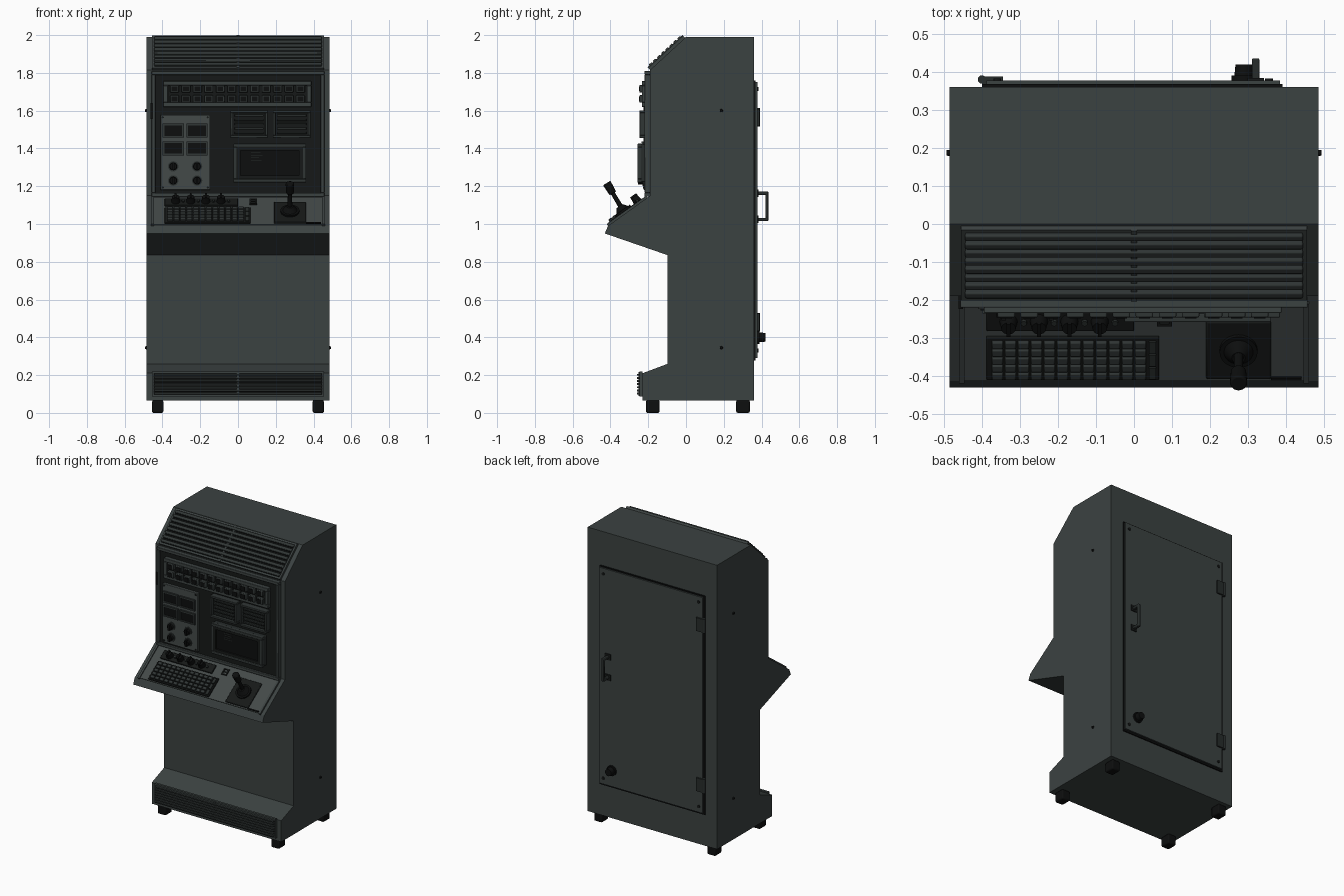
import bpy, bmesh, math
from mathutils import Vector, Matrix


def mat(name, r, g, b):
    m = bpy.data.materials.new(name)
    m.diffuse_color = (r, g, b, 1)
    return m


CAB = mat("cabinet grey green", 0.044, 0.054, 0.053)
PALE = mat("pale panel grey", 0.056, 0.067, 0.065)
TRIM = mat("trim grey", 0.030, 0.037, 0.036)
KEY = mat("key grey", 0.020, 0.025, 0.024)
DARK = mat("dark plate", 0.008, 0.0095, 0.009)
BLACK = mat("black", 0.004, 0.0045, 0.0045)


def frame(origin, u, v):
    # local axes: u across, v up the surface, w outward
    u, v = Vector(u).normalized(), Vector(v).normalized()
    m = Matrix((u, v, u.cross(v))).transposed().to_4x4()
    return Matrix.Translation(origin) @ m


WORLD = Matrix.Identity(4)
PANEL = frame((0, -0.19, 0), (1, 0, 0), (0, 0, 1))
DESK = frame((0, -0.413, 0.99), (1, 0, 0), (0, 0.223, 0.16))
HOOD = frame((0, -0.19, 1.815), (1, 0, 0), (0, 0.19, 0.175))
BASE = frame((0, -0.23, 0), (1, 0, 0), (0, 0, 1))
BACK = frame((0, 0.36, 0), (-1, 0, 0), (0, 0, 1))


def finish(name, bm, m, bevel=0):
    bmesh.ops.recalc_face_normals(bm, faces=bm.faces)
    me = bpy.data.meshes.new(name)
    bm.to_mesh(me)
    bm.free()
    me.materials.append(m)
    ob = bpy.data.objects.new(name, me)
    bpy.context.collection.objects.link(ob)
    if bevel:
        b = ob.modifiers.new("bevel", 'BEVEL')
        b.width, b.segments = bevel, 2
    return ob


def part(name, m, fr, boxes=(), rods=(), bevel=0, seg=16):
    # boxes: u0,u1,v0,v1,w0,w1   rods: start, end, radius, end radius
    bm = bmesh.new()
    for a, b, c, d, e, f in boxes:
        t = Matrix.Translation(((a + b) / 2, (c + d) / 2, (e + f) / 2))
        s = Matrix.Diagonal((b - a, d - c, f - e, 1))
        bmesh.ops.create_cube(bm, size=1, matrix=fr @ t @ s)
    for p, q, r0, r1 in rods:
        p, q = Vector(p), Vector(q)
        rot = (q - p).to_track_quat('Z', 'Y').to_matrix().to_4x4()
        bmesh.ops.create_cone(bm, cap_ends=True, segments=seg, radius1=r0, radius2=r1,
                              depth=(q - p).length, matrix=fr @ Matrix.Translation((p + q) / 2) @ rot)
    return finish(name, bm, m, bevel)


def ring(a, b, c, d, t, w0, w1):
    # four bars around a rectangle
    return [(a, b, c, c + t, w0, w1), (a, b, d - t, d, w0, w1),
            (a, a + t, c + t, d - t, w0, w1), (b - t, b, c + t, d - t, w0, w1)]


def disc(u, v, r, w0, w1, r1=None):
    return ((u, v, w0), (u, v, w1), r, r if r1 is None else r1)


# cabinet body from side profile
profile = [(-0.23, 0.066), (0.36, 0.066), (0.36, 1.99), (0, 1.99), (-0.19, 1.815), (-0.19, 1.15),
           (-0.413, 0.99), (-0.43, 0.95), (-0.097, 0.835), (-0.097, 0.26), (-0.23, 0.21)]
bm = bmesh.new()
f = bm.faces.new([bm.verts.new((-0.485, y, z)) for y, z in profile])
g = bmesh.ops.extrude_face_region(bm, geom=[f])
bmesh.ops.translate(bm, vec=(0.97, 0, 0), verts=[v for v in g["geom"] if isinstance(v, bmesh.types.BMVert)])
finish("cabinet", bm, CAB)

# feet
part("feet", BLACK, WORLD, [(x - 0.03, x + 0.03, y - 0.036, y + 0.036, 0, 0.067)
                            for x in (-0.425, 0.425) for y in (-0.176, 0.302)], bevel=0.008)

# side screws
part("side_screws", BLACK, WORLD, rods=[((s * 0.48, 0.187, z), (s * 0.493, 0.187, z), 0.009, 0.007)
                                        for s in (-1, 1) for z in (0.345, 1.6)])

# hood vent
part("hood_vent_back", DARK, HOOD, [(-0.445, 0.445, 0.01, 0.25, 0, 0.006)])
part("hood_vent_frame", CAB, HOOD, ring(-0.455, 0.455, 0.0, 0.252, 0.012, 0, 0.016)
     + [(-0.008, 0.008, 0, 0.252, 0, 0.02)])
part("hood_vent_slats", TRIM, HOOD, [(-0.444, 0.444, 0.014 + i * 0.0292, 0.034 + i * 0.0292, 0.005, 0.026)
                                     for i in range(8)], bevel=0.004)

# base vent
part("base_vent_back", DARK, BASE, [(-0.445, 0.445, 0.095, 0.21, 0, 0.006)])
part("base_vent_frame", CAB, BASE, ring(-0.455, 0.455, 0.088, 0.218, 0.01, 0, 0.016)
     + [(-0.007, 0.007, 0.09, 0.216, 0, 0.022)])
part("base_vent_slats", TRIM, BASE, [(-0.444, 0.444, 0.098 + i * 0.0165, 0.108 + i * 0.0165, 0.004, 0.03)
                                     for i in range(7)], bevel=0.002)

# instrument panel
part("panel_plate", DARK, PANEL, [(-0.445, 0.445, 1.16, 1.80, 0, 0.016)])
part("panel_frame", CAB, PANEL, ring(-0.457, 0.457, 1.145, 1.81, 0.02, 0, 0.03), bevel=0.003)

# button strip
part("button_strip", CAB, PANEL, ring(-0.395, 0.388, 1.62, 1.757, 0.024, 0.01, 0.044), bevel=0.003)
part("button_strip_bed", DARK, PANEL, [(-0.375, 0.365, 1.64, 1.74, 0.01, 0.034)])
bx = [(-0.336 + i * 0.0606, z) for i in range(12) for z in (1.662, 1.716)]
part("buttons", TRIM, PANEL, [(x - 0.023, x + 0.023, z - 0.02, z + 0.02, 0.03, 0.056) for x, z in bx], bevel=0.004)
part("button_caps", BLACK, PANEL, [(x - 0.015, x + 0.015, z - 0.013, z + 0.013, 0.05, 0.059) for x, z in bx])

# gauge and dial panel
part("dial_panel", PALE, PANEL, [(-0.41, -0.147, 1.18, 1.578, 0.01, 0.034)], bevel=0.003)
gx = [(x, z) for x in (-0.343, -0.217) for z in (1.494, 1.4)]
part("gauge_bezels", TRIM, PANEL, [r for x, z in gx
                                   for r in ring(x - 0.056, x + 0.056, z - 0.037, z + 0.037, 0.009, 0.03, 0.046)])
part("gauge_faces", BLACK, PANEL, [(x - 0.049, x + 0.049, z - 0.03, z + 0.03, 0.03, 0.04) for x, z in gx])
dx = [(x, z) for x in (-0.343, -0.217) for z in (1.305, 1.23)]
part("dial_skirts", TRIM, PANEL, rods=[disc(x, z, 0.028, 0.03, 0.04) for x, z in dx], seg=20)
part("dials", BLACK, PANEL, [(x - 0.006, x + 0.006, z - 0.02, z + 0.02, 0.04, 0.064) for x, z in dx],
     [disc(x, z, 0.021, 0.038, 0.056, 0.018) for x, z in dx], seg=20)
part("panel_screws", DARK, PANEL, rods=[disc(x, z, 0.006, 0.03, 0.038)
                                        for x in (-0.398, -0.16) for z in (1.193, 1.565)], seg=8)

# speaker grilles
grilles = [(-0.04, 0.158), (0.184, 0.384)]
part("grille_frames", TRIM, PANEL, [r for a, b in grilles for r in ring(a, b, 1.455, 1.602, 0.014, 0.01, 0.056)],
     bevel=0.003)
part("grille_beds", DARK, PANEL, [(a + 0.01, b - 0.01, 1.465, 1.592, 0.01, 0.036) for a, b in grilles])
part("grille_slats", KEY, PANEL, [(a + 0.022, b - 0.022, 1.477 + i * 0.023, 1.488 + i * 0.023, 0.03, 0.05)
                                  for a, b in grilles for i in range(5)], bevel=0.002)

# monitor
part("monitor_case", KEY, PANEL, [(-0.022, 0.358, 1.222, 1.422, 0.01, 0.05)], bevel=0.004)
part("monitor_bezel", TRIM, PANEL, ring(-0.025, 0.361, 1.22, 1.425, 0.018, 0.045, 0.068), bevel=0.003)
part("monitor_inner_bezel", DARK, PANEL, ring(-0.008, 0.344, 1.236, 1.409, 0.02, 0.045, 0.066))
part("monitor_screen", BLACK, PANEL, [(0.01, 0.326, 1.254, 1.391, 0.045, 0.056)])
part("screen_marks", KEY, PANEL, [(0.07, 0.07 + w, z, z + 0.004, 0.055, 0.058)
                                  for w, z in ((0.05, 1.375), (0.06, 1.362), (0.04, 1.349), (0.055, 1.336))])

# panel edge catch on the left
part("side_catch", BLACK, PANEL, [(-0.462, -0.45, 1.555, 1.64, 0.0, 0.034)])

# desk surface
part("desk_plate", PALE, DESK, [(-0.45, 0.45, 0.006, 0.255, -0.002, 0.005)])
part("desk_rails", CAB, DESK, [(s * 0.453 - 0.007, s * 0.453 + 0.007, 0, 0.258, -0.002, 0.012) for s in (-1, 1)])

# keyboard
part("keyboard_base", DARK, DESK, [(-0.388, 0.066, 0.012, 0.15, 0, 0.014)], bevel=0.003)
part("keys", TRIM, DESK, [(-0.374 + i * 0.0342, -0.345 + i * 0.0342, 0.02 + j * 0.0252, 0.041 + j * 0.0252, 0.01, 0.026)
                          for i in range(12) for j in range(5)], bevel=0.003)
part("side_keys", KEY, DESK, [(0.039, 0.058, 0.02 + j * 0.042, 0.056 + j * 0.042, 0.01, 0.022) for j in range(3)])

# knob strip
part("knob_strip", DARK, DESK, [(-0.388, 0.0, 0.17, 0.232, 0, 0.014)], bevel=0.003)
kx = [-0.33, -0.25, -0.17, -0.09]
part("desk_knobs", BLACK, DESK, [(x - 0.005, x + 0.005, 0.182, 0.222, 0.03, 0.054) for x in kx],
     [disc(x, 0.202, 0.024, 0.01, 0.045, 0.019) for x in kx], seg=20)
part("desk_knob_lamps", KEY, DESK, rods=[disc(x + 0.04, 0.202, 0.008, 0.01, 0.024) for x in kx], seg=12)
part("desk_socket", DARK, DESK, ring(0.06, 0.1, 0.185, 0.23, 0.008, 0, 0.012) + [(0.068, 0.092, 0.205, 0.21, 0, 0.012)])
part("desk_slot", BLACK, DESK, [(0.36, 0.44, 0.01, 0.018, 0, 0.012)])

# joystick
part("joystick_base", DARK, DESK, [(0.19, 0.36, 0.014, 0.2, 0, 0.014)], bevel=0.004)
part("joystick_collar", BLACK, DESK, rods=[disc(0.275, 0.11, 0.05, 0.01, 0.024), disc(0.275, 0.11, 0.04, 0.022, 0.05, 0.018)], seg=24)
part("joystick_shaft", BLACK, WORLD, rods=[((0.275, -0.335, 1.075), (0.275, -0.395, 1.175), 0.013, 0.011)])
part("joystick_grip", BLACK, WORLD, rods=[((0.275, -0.387, 1.162), (0.275, -0.42, 1.217), 0.02, 0.023)], seg=20, bevel=0.005)

# rear door
part("door_gasket", BLACK, BACK, [(-0.39, 0.4, 0.278, 1.76, 0, 0.008)])
part("rear_door", CAB, BACK, [(-0.384, 0.388, 0.29, 1.752, 0, 0.018)])
part("door_screws", DARK, BACK, rods=[disc(x, z, 0.01, 0.016, 0.023) for x in (-0.355, 0.36)
                                      for z in (0.33, 1.715)], seg=12)
part("door_hinges", KEY, BACK, [(0.345, 0.4, z - 0.045, z + 0.045, 0, 0.028) for z in (0.48, 1.565)],
     [((0.4, z - 0.048, 0.02), (0.4, z + 0.048, 0.02), 0.011, 0.011) for z in (0.48, 1.565)])

# door handle
part("door_handle", KEY, BACK, [(-0.33, -0.31, 1.015, 1.172, 0.06, 0.076)]
     + [(-0.33, -0.31, z - 0.009, z + 0.009, 0.01, 0.07) for z in (1.024, 1.163)], bevel=0.004)
part("door_handle_pads", DARK, BACK, [(-0.342, -0.298, z - 0.02, z + 0.02, 0.015, 0.024) for z in (1.024, 1.163)])

# door lock
part("door_lock", BLACK, BACK, rods=[disc(-0.29, 0.4, 0.034, 0.015, 0.03), disc(-0.29, 0.4, 0.026, 0.03, 0.06, 0.023)], seg=20)

# smooth round parts, keep hard edges
bpy.ops.object.select_all(action='SELECT')
bpy.context.view_layer.objects.active = bpy.data.objects["cabinet"]
bpy.ops.object.shade_smooth_by_angle(angle=math.radians(30))
